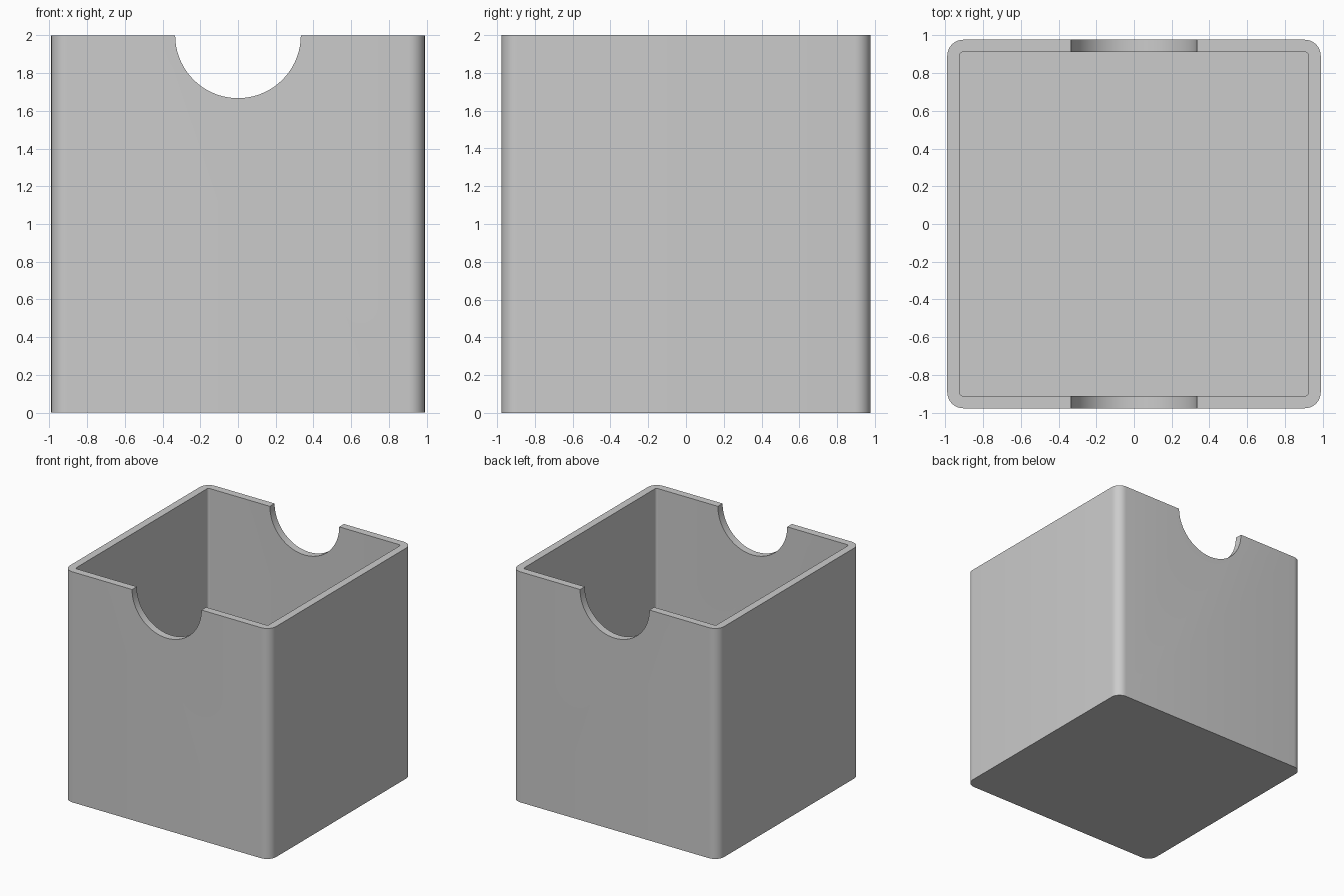
import bpy, bmesh
from math import sin, cos, pi, radians

HALF_X, HALF_Y, HEIGHT = 0.99, 0.977, 2.0
WALL = 0.065
OUTER_RADIUS, INNER_RADIUS = 0.085, 0.02
NOTCH_RADIUS = 0.333

cube = bpy.data.objects.get("Cube")
if cube:
    bpy.data.objects.remove(cube, do_unlink=True)

grey = bpy.data.materials.new("plain grey")
grey.use_nodes = True
colour = (0.6, 0.6, 0.6, 1)
grey.diffuse_color = colour
grey.node_tree.nodes["Principled BSDF"].inputs["Base Color"].default_value = colour


def extruded(name, outline, offset):
    """Solid made by sweeping a closed outline along an offset."""
    bm = bmesh.new()
    face = bm.faces.new([bm.verts.new(p) for p in outline])
    swept = bmesh.ops.extrude_face_region(bm, geom=[face])["geom"]
    verts = [g for g in swept if isinstance(g, bmesh.types.BMVert)]
    bmesh.ops.translate(bm, verts=verts, vec=offset)
    bmesh.ops.recalc_face_normals(bm, faces=bm.faces)
    mesh = bpy.data.meshes.new(name)
    bm.to_mesh(mesh)
    bm.free()
    mesh.materials.append(grey)
    obj = bpy.data.objects.new(name, mesh)
    bpy.context.collection.objects.link(obj)
    return obj


def rounded_rectangle(hx, hy, radius, z, steps=8):
    points = []
    for quarter, (sx, sy) in enumerate(((1, 1), (-1, 1), (-1, -1), (1, -1))):
        for i in range(steps + 1):
            a = (quarter + i / steps) * pi / 2
            points.append((sx * (hx - radius) + radius * cos(a),
                           sy * (hy - radius) + radius * sin(a), z))
    return points


# Rounded outer block
box = extruded("open_box", rounded_rectangle(HALF_X, HALF_Y, OUTER_RADIUS, 0),
               (0, 0, HEIGHT))

# Inner cavity, and a round finger notch through front and back walls
cavity = extruded("cavity_cutter",
                  rounded_rectangle(HALF_X - WALL, HALF_Y - WALL, INNER_RADIUS, WALL),
                  (0, 0, HEIGHT))
circle = [(NOTCH_RADIUS * cos(i * pi / 36), -1.5, HEIGHT + NOTCH_RADIUS * sin(i * pi / 36))
          for i in range(72)]
notch = extruded("notch_cutter", circle, (0, 3, 0))

bpy.context.view_layer.objects.active = box
for cutter in (cavity, notch):
    cutter.hide_render = True
    cut = box.modifiers.new(cutter.name, "BOOLEAN")
    cut.operation = "DIFFERENCE"
    cut.solver = "EXACT"
    cut.object = cutter
    bpy.ops.object.modifier_apply(modifier=cut.name)
    bpy.data.objects.remove(cutter, do_unlink=True)

# Smooth rounded corners and notch, keep rims sharp
bpy.ops.object.select_all(action="DESELECT")
box.select_set(True)
bpy.ops.object.shade_smooth_by_angle(angle=radians(30))
